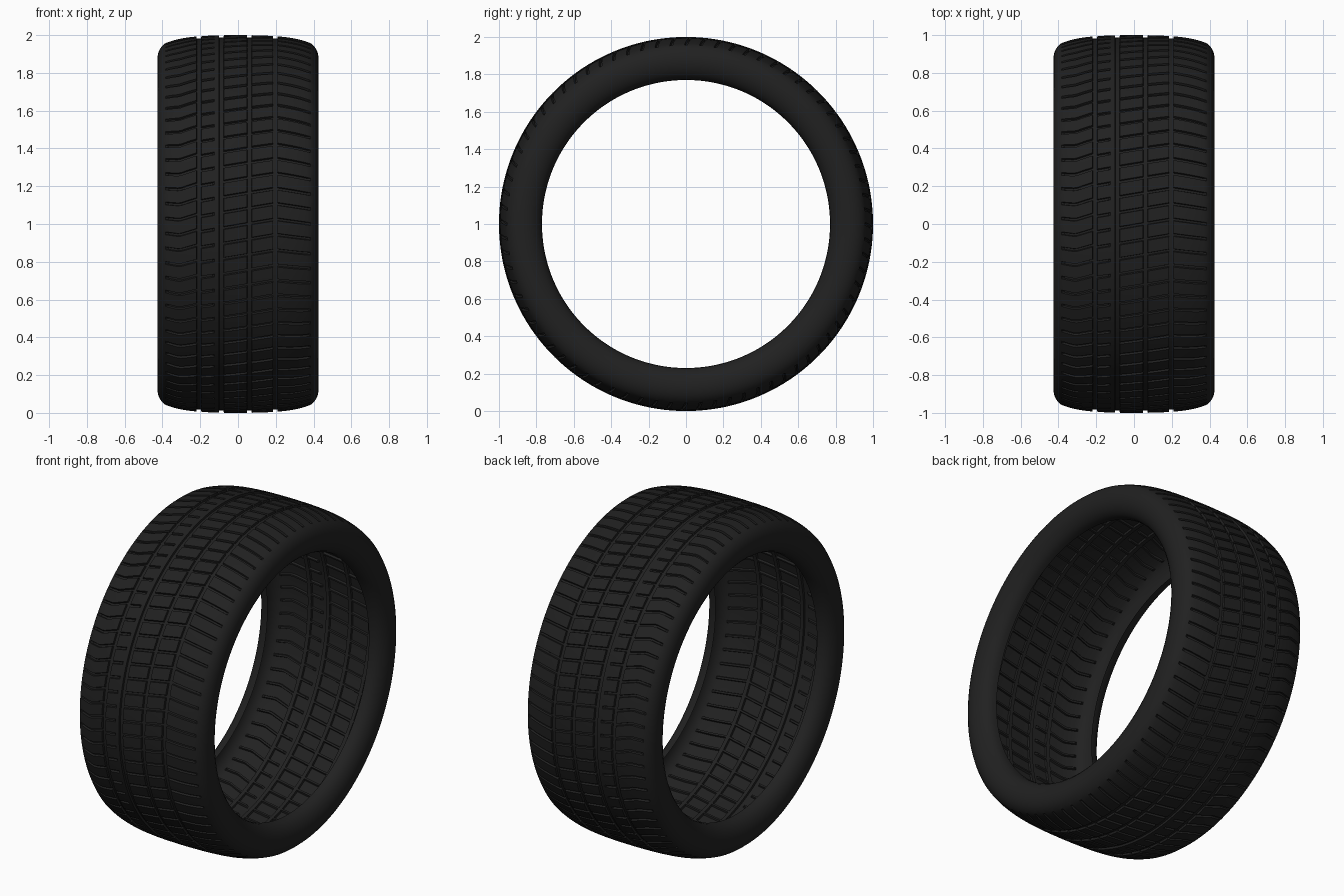
import bpy, math

if "Cube" in bpy.data.objects:
    bpy.data.objects.remove(bpy.data.objects["Cube"])

PITCHES = 76                       # tread blocks around the tyre
DEPTH = 0.012                      # groove depth
GROOVES = [-0.207, -0.088, 0.06, 0.197]   # grooves running round the tyre
HALF = 0.011
FRACTIONS = [(0, 0), (0.4, 0), (0.8, 0), (0.835, 1), (0.965, 1)]


def crown(x):
    return 1 - 0.12 * x * x - 3 * abs(x) ** 5


def skew(x):
    """Angle offset of the cross grooves, which makes their slant."""
    if x < -0.31:
        return -0.052 - 0.12 * (x + 0.31)
    if x < -0.207:
        return -0.02 + 0.31 * (x + 0.207)
    if x < 0.2:
        return 0.17 * x
    return 0.034 - 0.14 * (x - 0.2)


def lerp(a, b, n):
    return [a + (b - a) * i / n for i in range(n + 1)]


# Tread rows: x, radius, ring groove depth, cross groove depth
rows = []


def band(a, b, n, cut):
    for x in lerp(a, b, n):
        rows.append((x, crown(x), 0, DEPTH if cut(x) else 0))


def ring_groove(g):
    for x in (g - HALF, g + HALF):
        rows.append((x, crown(x), DEPTH, 0))


E = HALF + 0.002
g0, g1, g2, g3 = GROOVES
band(-0.385, g0 - E, 10, lambda x: x > -0.38)
ring_groove(g0)
band(g0 + E, g1 - E, 8, lambda x: x < -0.135)
ring_groove(g1)
band(g1 + E, g2 - E, 6, lambda x: True)
ring_groove(g2)
band(g2 + E, g3 - E, 6, lambda x: True)
ring_groove(g3)
band(g3 + E, 0.385, 10, lambda x: x < 0.38)

# Rounded sidewall profile, from shoulder to bead, mirrored on both sides
side = [(0.403, 0.942), (0.416, 0.922), (0.424, 0.9), (0.427, 0.875),
        (0.425, 0.85), (0.418, 0.825), (0.405, 0.802), (0.388, 0.784),
        (0.366, 0.773), (0.34, 0.77)]
right = [(x, r, 0, 0) for x, r in side]
left = [(-x, r, 0, 0) for x, r in reversed(side)]
rows = left + rows + right

verts, faces = [], []
n = PITCHES * len(FRACTIONS)
for x, r, ring, cross in rows:
    for p in range(PITCHES):
        for f, low in FRACTIONS:
            a = 2 * math.pi * (p + f) / PITCHES + skew(x)
            rr = r - max(ring, cross * low)
            verts.append((x, -rr * math.cos(a), 1 + rr * math.sin(a)))
for i in range(len(rows) - 1):
    for j in range(n):
        k = (j + 1) % n
        faces.append((i * n + j, (i + 1) * n + j, (i + 1) * n + k, i * n + k))

mesh = bpy.data.meshes.new("tyre")
mesh.from_pydata(verts, [], faces)
mesh.update()
tyre = bpy.data.objects.new("tyre", mesh)
bpy.context.collection.objects.link(tyre)

# Black rubber
rubber = bpy.data.materials.new("rubber")
rubber.diffuse_color = (0.015, 0.015, 0.015, 1)
rubber.use_nodes = True
rubber.node_tree.nodes["Principled BSDF"].inputs["Base Color"].default_value = rubber.diffuse_color
mesh.materials.append(rubber)

bpy.context.view_layer.objects.active = tyre
tyre.select_set(True)
bpy.ops.object.shade_smooth_by_angle(angle=math.radians(30))
